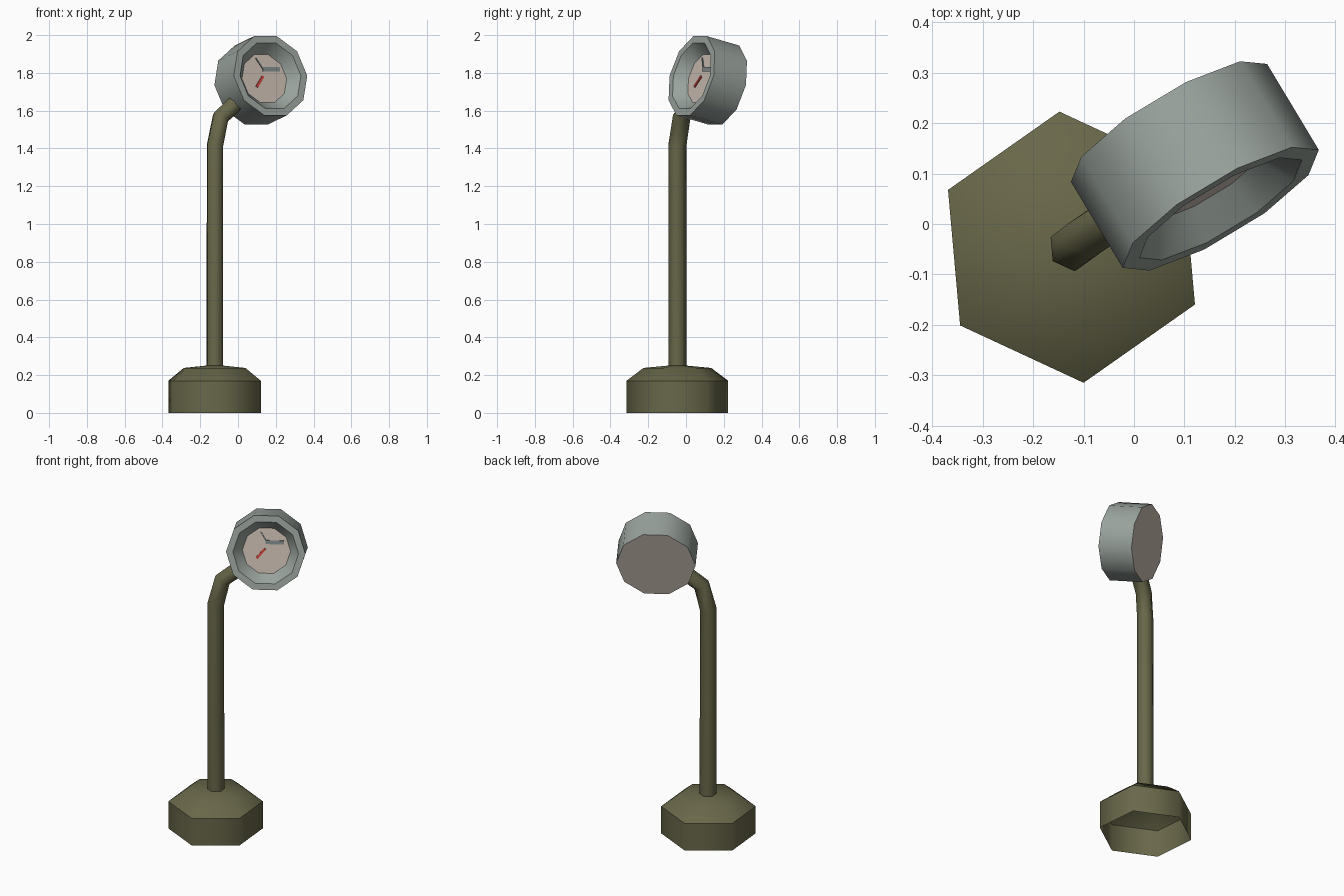
import bpy, bmesh, math
from mathutils import Matrix, Vector

if "Cube" in bpy.data.objects:
    bpy.data.objects.remove(bpy.data.objects["Cube"])


def material(name, rgb):
    m = bpy.data.materials.new(name)
    m.diffuse_color = (*rgb, 1)
    m.use_nodes = True
    m.node_tree.nodes["Principled BSDF"].inputs["Base Color"].default_value = m.diffuse_color
    return m


OLIVE = material("olive paint", (0.14, 0.137, 0.068))
GREY = material("grey green metal", (0.32, 0.365, 0.335))
BEIGE = material("pale beige dial", (0.58, 0.50, 0.44))
SLATE = material("slate grey", (0.20, 0.24, 0.24))
RED = material("red", (0.60, 0.06, 0.045))


def finish(name, bm, mats, matrix=Matrix()):
    me = bpy.data.meshes.new(name)
    bm.to_mesh(me)
    bm.free()
    for m in mats:
        me.materials.append(m)
    ob = bpy.data.objects.new(name, me)
    ob.matrix_world = matrix
    bpy.context.collection.objects.link(ob)
    return ob


def bridge(bm, a, b, mat=0):
    """Smooth band of faces between two rings (a ring of one vertex is a tip)."""
    n = max(len(a), len(b))
    for i in range(n):
        j = (i + 1) % n
        quad = [a[i % len(a)], a[j % len(a)], b[j % len(b)], b[i % len(b)]]
        f = bm.faces.new(list(dict.fromkeys(quad)))
        f.smooth = True
        f.material_index = mat


def lathe(name, profile, sides, phase, mats, band_mats, sharp, matrix):
    """Spin a (radius, height) profile; rings listed in sharp keep hard edges."""
    bm = bmesh.new()
    rings = []
    for r, z in profile:
        k = sides if r else 1
        rings.append([bm.verts.new((r * math.cos(phase + math.tau * i / sides),
                                    r * math.sin(phase + math.tau * i / sides), z)) for i in range(k)])
    for i in range(len(rings) - 1):
        bridge(bm, rings[i], rings[i + 1], band_mats[i])
    for s in sharp:
        ring = rings[s]
        for i in range(sides):
            bm.edges.get((ring[i], ring[(i + 1) % sides])).smooth = False
    return finish(name, bm, mats, matrix)


HEX = math.radians(95.1)
foot = Vector((-0.124, -0.046, 0))

# Hexagonal base, open underneath, with a sloped cap
lathe("base", [(0.27, 0), (0.27, 0.17), (0.18, 0.238), (0, 0.255)], 6, HEX,
      [OLIVE], [0, 0, 0], [1], Matrix.Translation(foot))

# Head frame: local z is the direction the dial faces (turned right, tilted up)
az, tilt = math.radians(31), math.radians(14)
depth = 0.205
u = Vector((math.cos(az), math.sin(az), 0))
n = Vector((math.sin(az) * math.cos(tilt), -math.cos(az) * math.cos(tilt), math.sin(tilt)))
v = n.cross(u)
head = Matrix((u, v, n)).transposed().to_4x4()
head.translation = (0.172, 0.03, 1.785)

# Hexagonal pole, bending over into the side of the head
aim = head @ Vector((0, 0, -depth / 2))
p1 = foot + Vector((0.002, 0, 1.415))
p2 = Vector((-0.092, -0.023, 1.565))
path = [foot + Vector((0.002, 0, 0.245)), p1, p2, p2.lerp(aim, 0.4)]
side = Vector((math.cos(HEX + math.pi / 6), math.sin(HEX + math.pi / 6), 0))
side = Vector((-math.sin(math.radians(35.1)), math.cos(math.radians(35.1)), 0))
bm = bmesh.new()
rings = []
for i, p in enumerate(path):
    a, b = path[max(i - 1, 0)], path[min(i + 1, len(path) - 1)]
    t = ((p - a).normalized() + (b - p).normalized()).normalized()
    fwd = side.cross(t).normalized()
    rings.append([bm.verts.new(p + 0.048 * (fwd * math.cos(math.tau * k / 6) + side * math.sin(math.tau * k / 6)))
                  for k in range(6)])
for a, b in zip(rings, rings[1:]):
    bridge(bm, a, b)
bm.faces.new(rings[-1])
bmesh.ops.recalc_face_normals(bm, faces=bm.faces)
finish("pole", bm, [OLIVE])

# Drum head: beige back, grey shell and rim, sloped recess, beige dial
lathe("head", [(0, -depth), (0.227, -depth), (0.227, 0), (0.188, 0), (0.138, -0.065), (0, -0.065)],
      10, 0, [GREY, BEIGE], [1, 0, 0, 0, 1], [1, 2, 3, 4], head)


# Dial needles: thin plates fanning out from a point above the dial centre
def needle(name, start, end, width, mat):
    a, b = Vector((*start, 0)), Vector((*end, 0))
    d = b - a
    bm = bmesh.new()
    bmesh.ops.create_cube(bm, size=1)
    m = (head @ Matrix.Translation((*((a + b) / 2).xy, -0.062))
         @ Matrix.Rotation(math.atan2(d.y, d.x), 4, 'Z')
         @ Matrix.Diagonal((d.length, width, 0.006, 1)))
    bmesh.ops.transform(bm, matrix=m, verts=bm.verts)
    finish(name, bm, [mat])


needle("broad_needle", (-0.005, 0.05), (0.1, 0.05), 0.022, SLATE)
needle("thin_needle", (-0.037, 0.112), (0, 0.05), 0.006, SLATE)
needle("red_needle", (-0.055, -0.045), (-0.008, 0.012), 0.014, RED)
